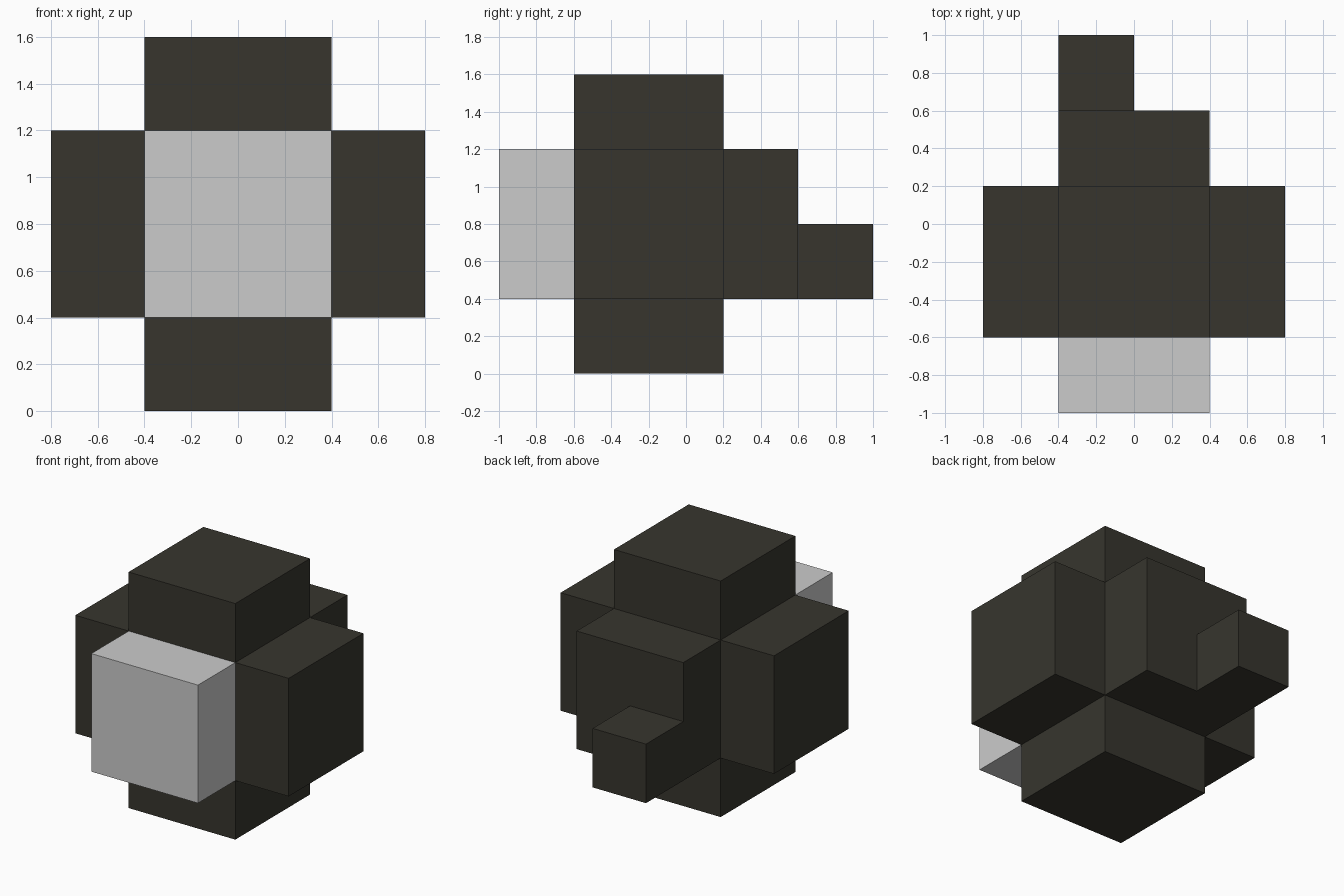
import bpy, bmesh
from mathutils import Vector

if "Cube" in bpy.data.objects:
    bpy.data.objects.remove(bpy.data.objects["Cube"])


def material(name, rgb):
    m = bpy.data.materials.new(name)
    m.diffuse_color = (*rgb, 1)
    m.use_nodes = True
    m.node_tree.nodes["Principled BSDF"].inputs["Base Color"].default_value = m.diffuse_color
    return m


dark = material("dark_olive_grey", (0.038, 0.036, 0.027))
light = material("light_grey", (0.6, 0.6, 0.6))


def block(name, lo, hi, inner, mat):
    """Box between two corners, open on the side that joins the body."""
    lo, hi, inner = Vector(lo), Vector(hi), Vector(inner)
    bm = bmesh.new()
    bmesh.ops.create_cube(bm, size=1)
    joint = [f for f in bm.faces if f.normal.dot(inner) > 0.9]
    bmesh.ops.delete(bm, geom=joint, context='FACES_ONLY')
    for v in bm.verts:
        v.co = (lo + hi) / 2 + v.co * (hi - lo)
    me = bpy.data.meshes.new(name)
    bm.to_mesh(me)
    bm.free()
    me.materials.append(mat)
    ob = bpy.data.objects.new(name, me)
    bpy.context.collection.objects.link(ob)


# Six blocks around a hidden cubic centre
block("top_block", (-.4, -.6, 1.2), (.4, .2, 1.6), (0, 0, -1), dark)
block("bottom_block", (-.4, -.6, 0), (.4, .2, .4), (0, 0, 1), dark)
block("left_block", (-.8, -.6, .4), (-.4, .2, 1.2), (1, 0, 0), dark)
block("right_block", (.4, -.6, .4), (.8, .2, 1.2), (-1, 0, 0), dark)
block("back_block", (-.4, .2, .4), (.4, .6, 1.2), (0, -1, 0), dark)
block("front_face_block", (-.4, -1, .4), (.4, -.6, 1.2), (0, 1, 0), light)

# Small stub at the lower corner of the back
block("back_stub", (-.4, .6, .4), (0, 1, .8), (0, -1, 0), dark)
